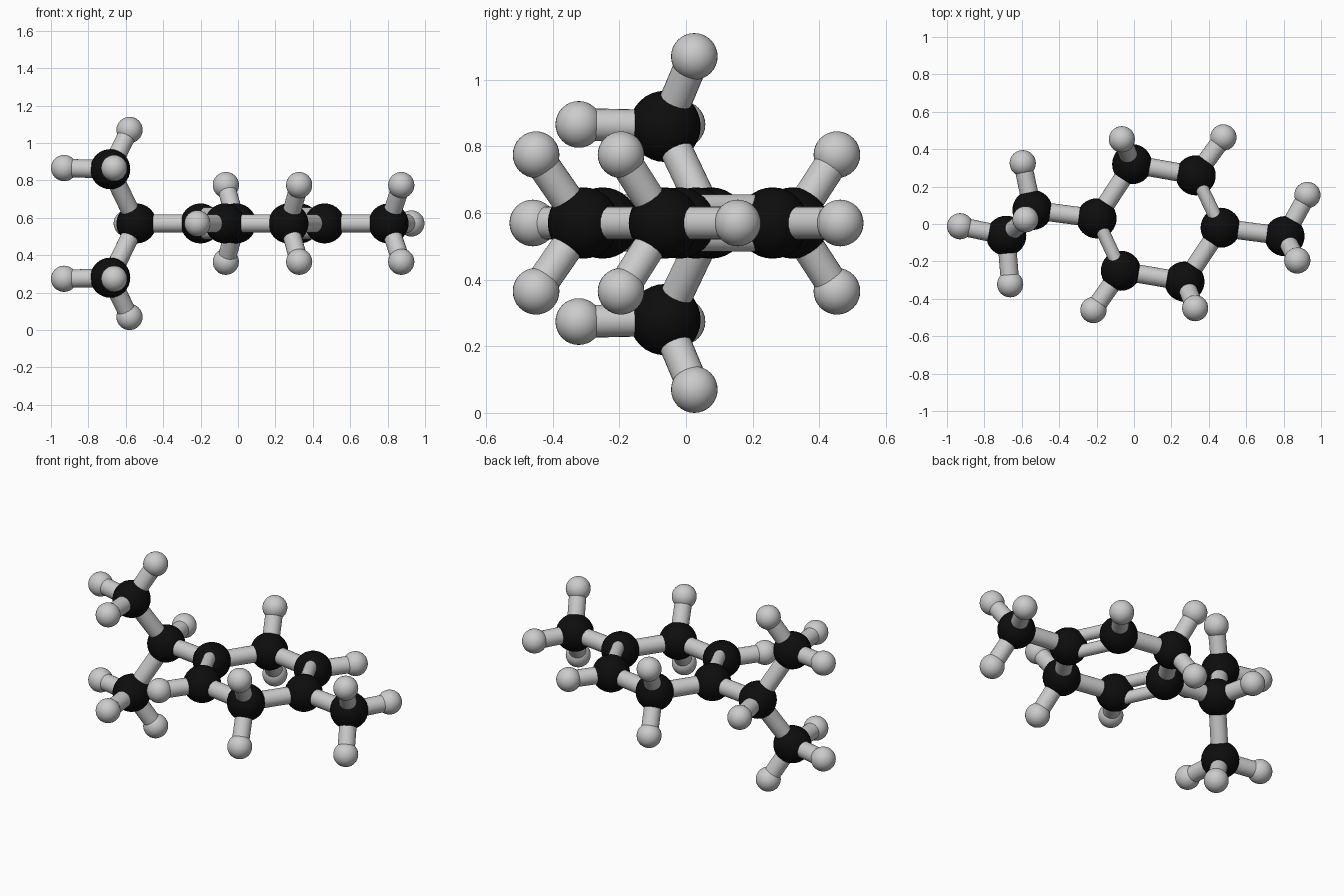
import bpy
from mathutils import Vector

if "Cube" in bpy.data.objects:
    bpy.data.objects.remove(bpy.data.objects["Cube"])

Z = 0.57                      # plane of the ring
R_CARBON, R_HYDROGEN, R_BOND = 0.107, 0.07, 0.049
R_DOUBLE, DOUBLE_GAP = 0.036, 0.05

black = bpy.data.materials.new("carbon_black")
black.diffuse_color = (0.004, 0.004, 0.004, 1)
black.use_nodes = True
black.node_tree.nodes["Principled BSDF"].inputs["Base Color"].default_value = black.diffuse_color


def ball(name, p, r, mat=None):
    bpy.ops.mesh.primitive_uv_sphere_add(segments=32, ring_count=16, radius=r, location=p)
    o = bpy.context.object
    o.name = name
    bpy.ops.object.shade_smooth()
    if mat:
        o.data.materials.append(mat)


def rod(name, a, b, r=R_BOND):
    a, b = Vector(a), Vector(b)
    d = b - a
    bpy.ops.mesh.primitive_cylinder_add(vertices=24, radius=r, depth=d.length, location=(a + b) / 2)
    o = bpy.context.object
    o.name = name
    o.rotation_euler = d.to_track_quat('Z', 'Y').to_euler()
    bpy.ops.object.shade_smooth_by_angle()


# Carbon positions, z relative to the ring plane
carbons = {
    "ring_1": (-0.20, 0.03, 0), "ring_2": (-0.01, 0.32, 0),
    "ring_3": (0.33, 0.26, 0), "ring_4": (0.463, -0.02, 0),
    "ring_5": (0.27, -0.308, 0), "ring_6": (-0.07, -0.25, 0),
    "methyl": (0.805, -0.065, 0), "branch": (-0.543, 0.075, 0),
    "branch_top": (-0.683, -0.063, 0.29), "branch_bottom": (-0.683, -0.063, -0.29),
}
# Hydrogens attached to each carbon
hydrogens = {
    "ring_2": [(-0.065, 0.453, s * 0.205) for s in (1, -1)],
    "ring_5": [(0.327, -0.45, s * 0.205) for s in (1, -1)],
    "ring_3": [(0.478, 0.463, 0)],
    "ring_6": [(-0.217, -0.46, 0)],
    "methyl": [(0.927, 0.155, 0)] + [(0.873, -0.195, s * 0.205) for s in (1, -1)],
    "branch": [(-0.595, 0.325, 0)],
}
for name, s in (("branch_top", 1), ("branch_bottom", -1)):
    hydrogens[name] = [(-0.93, -0.012, s * 0.296), (-0.662, -0.322, s * 0.296),
                       (-0.58, 0.025, s * 0.5)]

single = [("ring_1", "ring_2"), ("ring_2", "ring_3"), ("ring_4", "ring_5"),
          ("ring_5", "ring_6"), ("ring_4", "methyl"), ("ring_1", "branch"),
          ("branch", "branch_top"), ("branch", "branch_bottom")]
double = [("ring_3", "ring_4"), ("ring_1", "ring_6")]


def at(p, dz=0):
    return Vector((p[0], p[1], p[2] + Z + dz))


# Atoms and hydrogen bonds
for name, p in carbons.items():
    ball("carbon_" + name, at(p), R_CARBON, black)
    for h in hydrogens.get(name, []):
        ball("hydrogen_" + name, at(h), R_HYDROGEN)
        rod("hydrogen_bond_" + name, at(p), at(h))

# Single carbon bonds
for a, b in single:
    rod("bond_" + a + "_" + b, at(carbons[a]), at(carbons[b]))

# Double bonds: two thinner rods stacked vertically
for a, b in double:
    for dz in (DOUBLE_GAP, -DOUBLE_GAP):
        rod("double_bond_" + a + "_" + b, at(carbons[a], dz), at(carbons[b], dz), R_DOUBLE)
